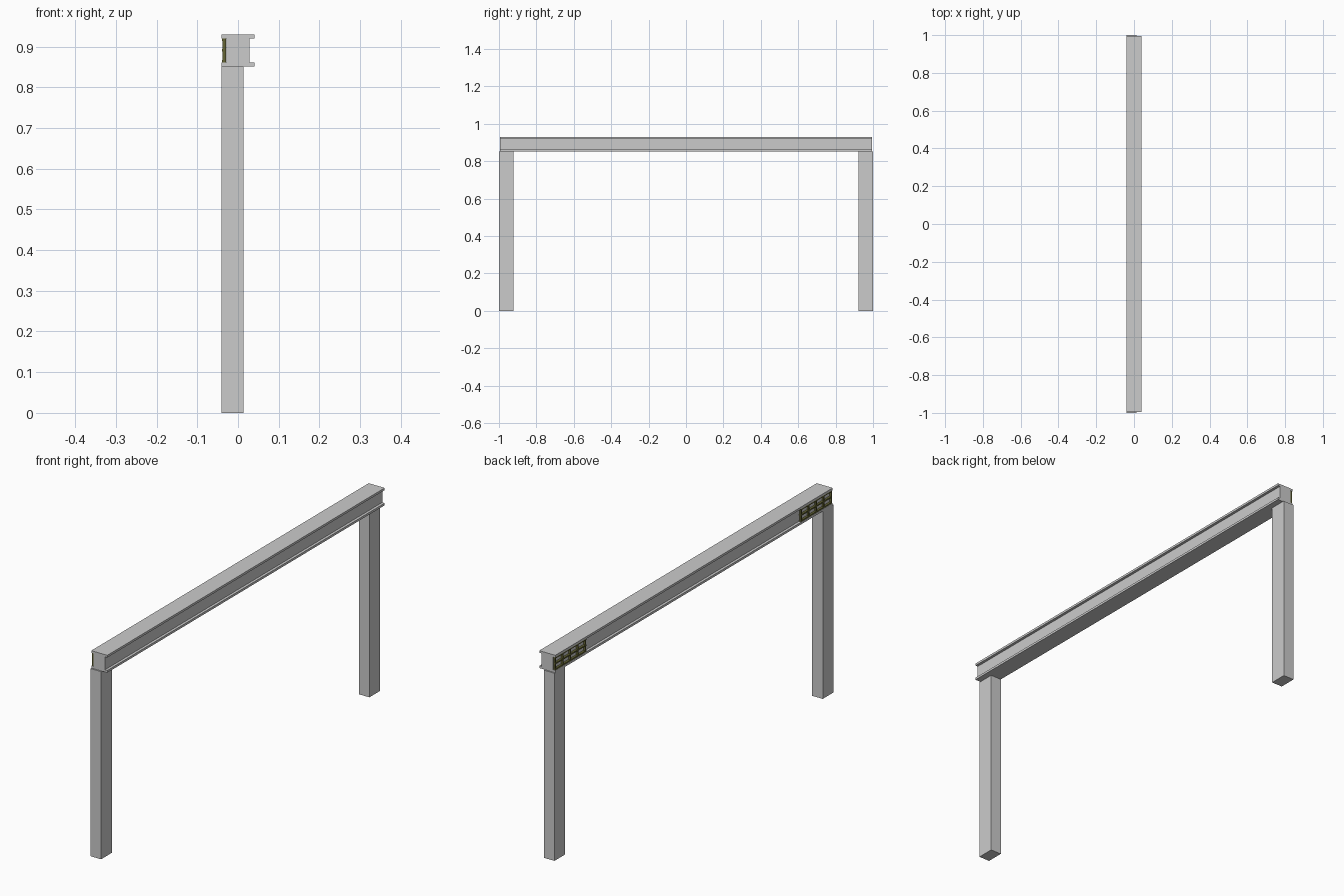
import bpy, bmesh

if "Cube" in bpy.data.objects:
    bpy.data.objects.remove(bpy.data.objects["Cube"])

def new_object(name, bm, mat=None):
    bmesh.ops.recalc_face_normals(bm, faces=bm.faces)
    me = bpy.data.meshes.new(name)
    bm.to_mesh(me)
    bm.free()
    ob = bpy.data.objects.new(name, me)
    bpy.context.collection.objects.link(ob)
    if mat:
        me.materials.append(mat)
    return ob

def add_box(bm, x0, x1, y0, y1, z0, z1):
    verts = bmesh.ops.create_cube(bm, size=1)["verts"]
    for v in verts:
        v.co = ((x0 + x1) / 2 + v.co.x * (x1 - x0),
                (y0 + y1) / 2 + v.co.y * (y1 - y0),
                (z0 + z1) / 2 + v.co.z * (z1 - z0))

# Flanged beam: I profile extruded along y
HALF, WEB, BOT, TOP, T = 0.04, 0.028, 0.851, 0.93, 0.01
right = [(HALF, BOT), (HALF, BOT + T), (WEB, BOT + T),
         (WEB, TOP - T), (HALF, TOP - T), (HALF, TOP)]
profile = right + [(-x, z) for x, z in reversed(right)]
bm = bmesh.new()
face = bm.faces.new([bm.verts.new((x, -0.994, z)) for x, z in profile])
ext = bmesh.ops.extrude_face_region(bm, geom=[face])["geom"]
bmesh.ops.translate(bm, vec=(0, 1.988, 0),
                    verts=[v for v in ext if isinstance(v, bmesh.types.BMVert)])
new_object("beam", bm)

# Posts
for name, y0, y1 in (("front_post", -1, -0.923), ("back_post", 0.923, 1)):
    bm = bmesh.new()
    add_box(bm, -0.04, 0.013, y0, y1, 0, BOT)
    new_object(name, bm)

# Olive grilles set in the left channel at both ends
olive = bpy.data.materials.new("dark_olive")
olive.diffuse_color = (0.13, 0.13, 0.035, 1)
olive.use_nodes = True
olive.node_tree.nodes["Principled BSDF"].inputs["Base Color"].default_value = olive.diffuse_color
for name, y0, y1 in (("front_grille", -0.992, -0.77), ("back_grille", 0.77, 0.992)):
    z0, z1, bar = BOT + T, TOP - T, 0.006
    bm = bmesh.new()
    for i in range(3):                       # rails
        z = z0 + i * (z1 - z0 - bar) / 2
        add_box(bm, -0.039, -0.029, y0, y1, z, z + bar)
    for i in range(5):                       # uprights
        y = y0 + i * (y1 - y0 - bar) / 4
        add_box(bm, -0.0385, -0.0295, y, y + bar, z0, z1)
    new_object(name, bm, olive)
